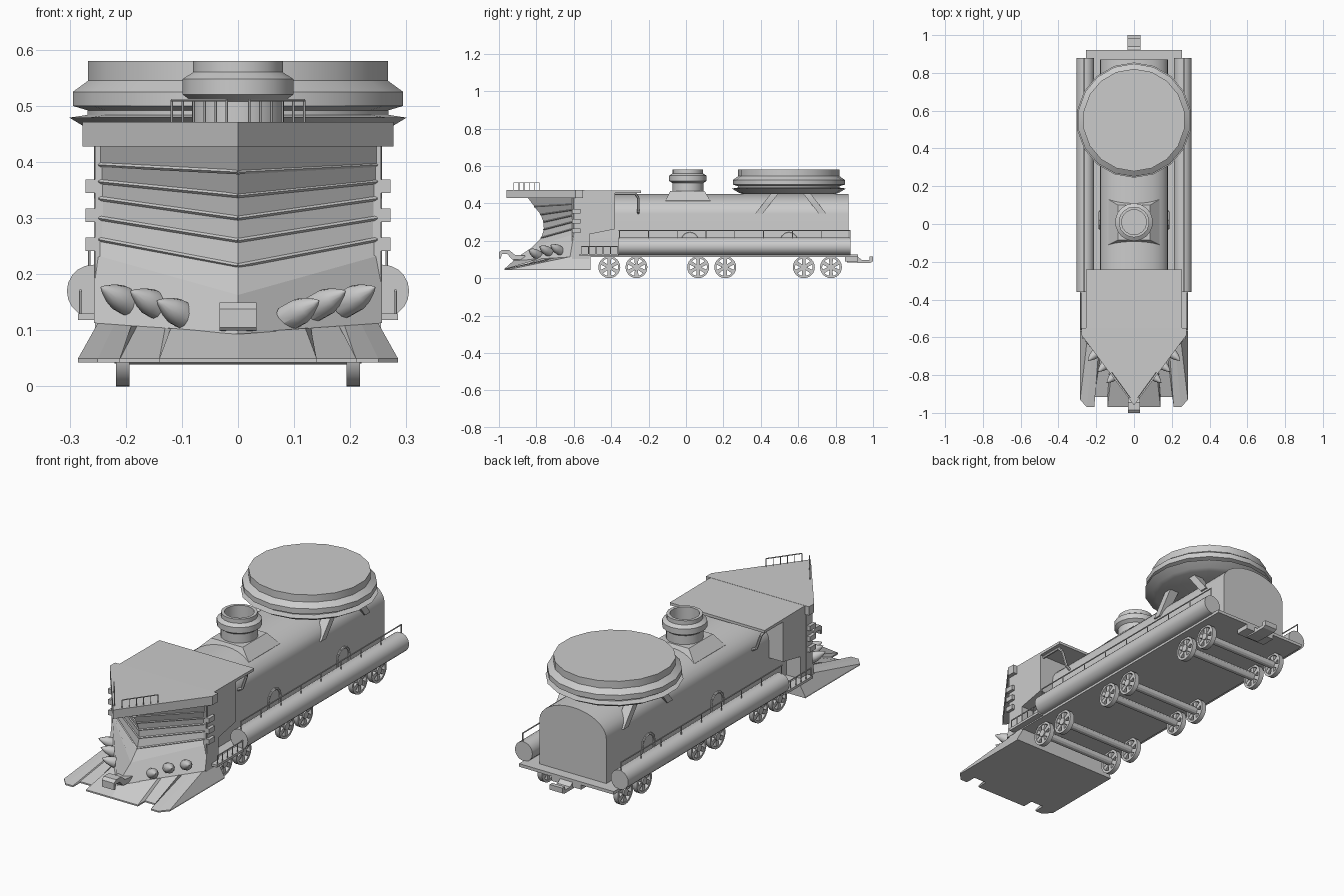
import bpy, bmesh, math
from mathutils import Vector

if "Cube" in bpy.data.objects:
    bpy.data.objects.remove(bpy.data.objects["Cube"])


def loft(bm, rings, closed=False):
    vs = [[bm.verts.new(p) for p in r] for r in rings]
    n = len(vs[0])
    pairs = list(zip(vs, vs[1:])) + ([(vs[-1], vs[0])] if closed else [])
    for a, b in pairs:
        for i in range(n):
            j = (i + 1) % n
            bm.faces.new((a[i], a[j], b[j], b[i]))
    if not closed:
        bm.faces.new(vs[0])
        bm.faces.new(vs[-1])


def box(bm, x0, x1, y0, y1, z0, z1):
    loft(bm, [[(x0, y0, z), (x1, y0, z), (x1, y1, z), (x0, y1, z)] for z in (z0, z1)])


def rods(bm, pts, r, n=6, r2=None):
    for a, b in zip(pts, pts[1:]):
        a, b = Vector(a), Vector(b)
        q = (b - a).to_track_quat('Z', 'Y')
        circ = [Vector((math.cos(2 * math.pi * i / n), math.sin(2 * math.pi * i / n), 0)) for i in range(n)]
        loft(bm, [[p + q @ (c * k) for c in circ] for p, k in ((a, r), (b, r if r2 is None else r2))])


def finish(bm, name, smooth=False):
    bmesh.ops.recalc_face_normals(bm, faces=bm.faces[:])
    me = bpy.data.meshes.new(name)
    bm.to_mesh(me)
    bm.free()
    ob = bpy.data.objects.new(name, me)
    bpy.context.collection.objects.link(ob)
    if smooth:
        bpy.ops.object.select_all(action='DESELECT')
        ob.select_set(True)
        bpy.context.view_layer.objects.active = ob
        bpy.ops.object.shade_smooth_by_angle(angle=math.radians(30))
    return ob


def lathe(name, profile, x, y, n):
    bm = bmesh.new()
    loft(bm, [[(x + r * math.cos(2 * math.pi * (i + .5) / n), y + r * math.sin(2 * math.pi * (i + .5) / n), z)
               for i in range(n)] for r, z in profile])
    return finish(bm, name, True)


def prism_x(bm, pts, x0, x1):
    loft(bm, [[(x, y, z) for y, z in pts] for x in (x0, x1)])


# boiler with arched top
bm = bmesh.new()
sec = [(-.18, .125)] + [(-.18 * math.cos(math.pi * i / 16), .345 + .105 * math.sin(math.pi * i / 16))
                        for i in range(17)] + [(.18, .125)]
loft(bm, [[(x, y, z) for x, z in sec] for y in (-.55, .87)])
finish(bm, "boiler", True)

# deck plate
bm = bmesh.new()
box(bm, -.255, .255, -.6, .92, .112, .127)
finish(bm, "deck")

# large drum and chimney
lathe("large_drum", [(.25, .45), (.27, .458), (.305, .479), (.272, .484), (.272, .492), (.299, .5),
                     (.299, .525), (.271, .545), (.271, .58)], 0, .55, 18)
lathe("chimney", [(.083, .44), (.083, .508), (.1, .52), (.1, .548), (.081, .56), (.081, .58),
                  (.066, .58), (.066, .5)], 0, .01, 18)
bm = bmesh.new()
loft(bm, [[(-a, b, z), (a, b, z), (a, c, z), (-a, c, z)] for a, b, c, z in
          ((.135, -.11, .13, .38), (.135, -.11, .13, .415), (.085, -.085, .1, .465))])
finish(bm, "chimney_saddle")

# side tanks, tank rails, drum braces, arched doors
for s, side in ((1, "right"), (-1, "left")):
    bm = bmesh.new()
    rods(bm, [(s * .258, -.36, .17), (s * .258, .88, .17)], .047, 20)
    finish(bm, side + "_tank", True)

    bm = bmesh.new()
    x = s * .265
    rods(bm, [(x, -.36, .256), (x, .88, .256)], .003)
    for i in range(9):
        y = -.355 + i * .154
        rods(bm, [(x, y, .2), (x, y, .256)], .0025)
    finish(bm, side + "_tank_rail")

    bm = bmesh.new()
    for y0, y1 in ((.37, .46), (.71, .62)):
        loft(bm, [[(s * a, y, z), (s * b, y, z), (s * b, y + .04, z), (s * a, y + .04, z)]
                  for a, b, y, z in ((.15, .188, y0, .345), (.14, .19, y1, .46))])
    finish(bm, side + "_drum_braces")

    bm = bmesh.new()
    for y in (.02, .55):
        arch = [(s * .182, y - .045, .127)] + [
            (s * .182, y - .045 * math.cos(math.pi * i / 6), .205 + .042 * math.sin(math.pi * i / 6))
            for i in range(7)] + [(s * .182, y + .045, .127)]
        rods(bm, arch, .006)
    finish(bm, side + "_door_frames")

    # cab steps with rail, cab roof post, vents
    bm = bmesh.new()
    box(bm, *sorted((s * .24, s * .285)), -.57, -.36, .118, .13)
    rods(bm, [(s * .281, -.56, .17), (s * .281, -.365, .17)], .003)
    for i in range(6):
        rods(bm, [(s * .281, -.56 + i * .039, .125), (s * .281, -.56 + i * .039, .17)], .0025)
    finish(bm, side + "_step_rail")

    bm = bmesh.new()
    rods(bm, [(s * .235, -.39, .45), (s * .235, -.27, .45), (s * .225, -.255, .43),
              (s * .2, -.255, .36), (s * .17, -.255, .345)], .007)
    finish(bm, side + "_roof_post")

    bm = bmesh.new()
    for z in (.253, .305, .357):
        box(bm, *sorted((s * .24, s * .272)), -.61, -.565, z - .012, z + .012)
    finish(bm, side + "_vents")

    # spikes on the prow skirt
    bm = bmesh.new()
    for x, y, z in ((.1, -.80, .128), (.147, -.742, .145), (.2, -.683, .152)):
        p, d = Vector((s * x, y, z)), Vector((s * .68, -.62, .38)).normalized()
        prof = ((-.02, .024), (.015, .024), (.035, .018), (.055, .008), (.065, .001))
        q = d.to_track_quat('Z', 'Y')
        loft(bm, [[p + q @ Vector((r * math.cos(i * math.pi / 6), r * math.sin(i * math.pi / 6), h))
                   for i in range(12)] for h, r in prof])
    finish(bm, side + "_spikes", True)

    # roof railing along the prow edge
    bm = bmesh.new()
    a, b = Vector((s * .02, -.92, .47)), Vector((s * .118, -.785, .47))
    up = Vector((0, 0, .04))
    rods(bm, [a + up, b + up], .0025)
    for i in range(6):
        p = a.lerp(b, i / 5)
        rods(bm, [p - up * .1, p + up], .002)
    finish(bm, side + "_roof_rail")

# cab walls with cut-away door corner
bm = bmesh.new()
prism_x(bm, [(-.61, .1), (-.515, .1), (-.515, .235), (-.38, .262), (-.38, .46), (-.61, .46)], -.255, .255)
finish(bm, "cab")

# cab roof: thick pointed visor plus thin rear sheet
bm = bmesh.new()
vis = [(0, -.96), (.277, -.59), (.277, -.55), (-.277, -.55), (-.277, -.59)]
loft(bm, [[(x, y, z) for x, y in vis] for z in (.428, .471)])
prism_x(bm, [(-.55, .428), (-.5, .455), (-.24, .455), (-.24, .468), (-.55, .47)], -.255, .255)
finish(bm, "cab_roof")

# concave prow: (centre y, centre z, side y, side z)
rows = [(-.85, .435, -.6, .435), (-.81, .382, -.6, .395), (-.777, .34, -.6, .365), (-.762, .3, -.6, .335),
        (-.76, .26, -.6, .3), (-.775, .215, -.6, .262), (-.825, .163, -.6, .235), (-.93, .093, -.62, .113)]
bm = bmesh.new()
loft(bm, [[(-.257, sy, sz), (0, cy, cz), (.257, sy, sz), (.257, -.56, sz), (-.257, -.56, sz)]
          for cy, cz, sy, sz in rows])
finish(bm, "prow")
bm = bmesh.new()
for cy, cz, sy, sz in rows[1:6]:
    for s in (1, -1):
        rods(bm, [(0, cy - .001, cz), (s * .247, sy - .008, sz)], .004, 4)
finish(bm, "prow_ridges")

# snow plough blade with two notches
low = [(0, -.97), (.14, -.97), (.14, -.915), (.21, -.915), (.21, -.97), (.25, -.97), (.285, -.93), (.285, -.51)]
top = [(0, -.92), (.12, -.79), (.13, -.775), (.18, -.715), (.19, -.7), (.22, -.665), (.25, -.63), (.25, -.51)]


def both(half, z):
    return [(x, y, z(x)) for x, y in half] + [(-x, y, z(x)) for x, y in half[:0:-1]]


bm = bmesh.new()
loft(bm, [both(low, lambda x: .043), both(low, lambda x: .05), both(top, lambda x: .095 + .07 * x)])
finish(bm, "plough")

# couplers
bm = bmesh.new()
prism_x(bm, [(-.86, .098), (-.93, .1), (-.955, .128), (-.985, .128), (-.99, .105), (-1, .105),
             (-1, .138), (-.985, .15), (-.945, .15), (-.915, .125), (-.86, .12)], -.033, .033)
finish(bm, "front_hook")
bm = bmesh.new()
prism_x(bm, [(.86, .113), (.86, .085), (.92, .082), (.985, .082), (1, .09), (1, .115), (.98, .115),
             (.98, .098), (.94, .098), (.92, .113)], -.034, .034)
box(bm, -.08, .08, .85, .92, .09, .113)
finish(bm, "rear_hook")

# spoked wheels and axles
for k, y in enumerate((-.41, -.265, .065, .21, .63, .775)):
    bm = bmesh.new()
    c = .0585
    rods(bm, [(-.2, y, c), (.2, y, c)], .019, 12)
    for s in (1, -1):
        x0, x1 = s * .193, s * .217
        loft(bm, [[(x, y + r * math.cos(2 * math.pi * i / 24), c + r * math.sin(2 * math.pi * i / 24))
                   for i in range(24)] for x, r in ((x0, .0585), (x1, .0585), (x1, .047), (x0, .047))], True)
        rods(bm, [(x0, y, c), (x1 + s * .003, y, c)], .018, 12)
        for j in range(6):
            a = math.pi * j / 3 + math.pi / 6
            u, v = Vector((0, math.cos(a), math.sin(a))), Vector((0, -math.sin(a), math.cos(a)))
            o = Vector((0, y, c))
            loft(bm, [[o + Vector((x, 0, 0)) + u * p + v * q for p, q in
                       ((.01, -.008), (.05, -.011), (.05, .011), (.01, .008))] for x in (x0 + s * .003, x1 - s * .003)])
    finish(bm, "wheel_set_%d" % (k + 1), True)
